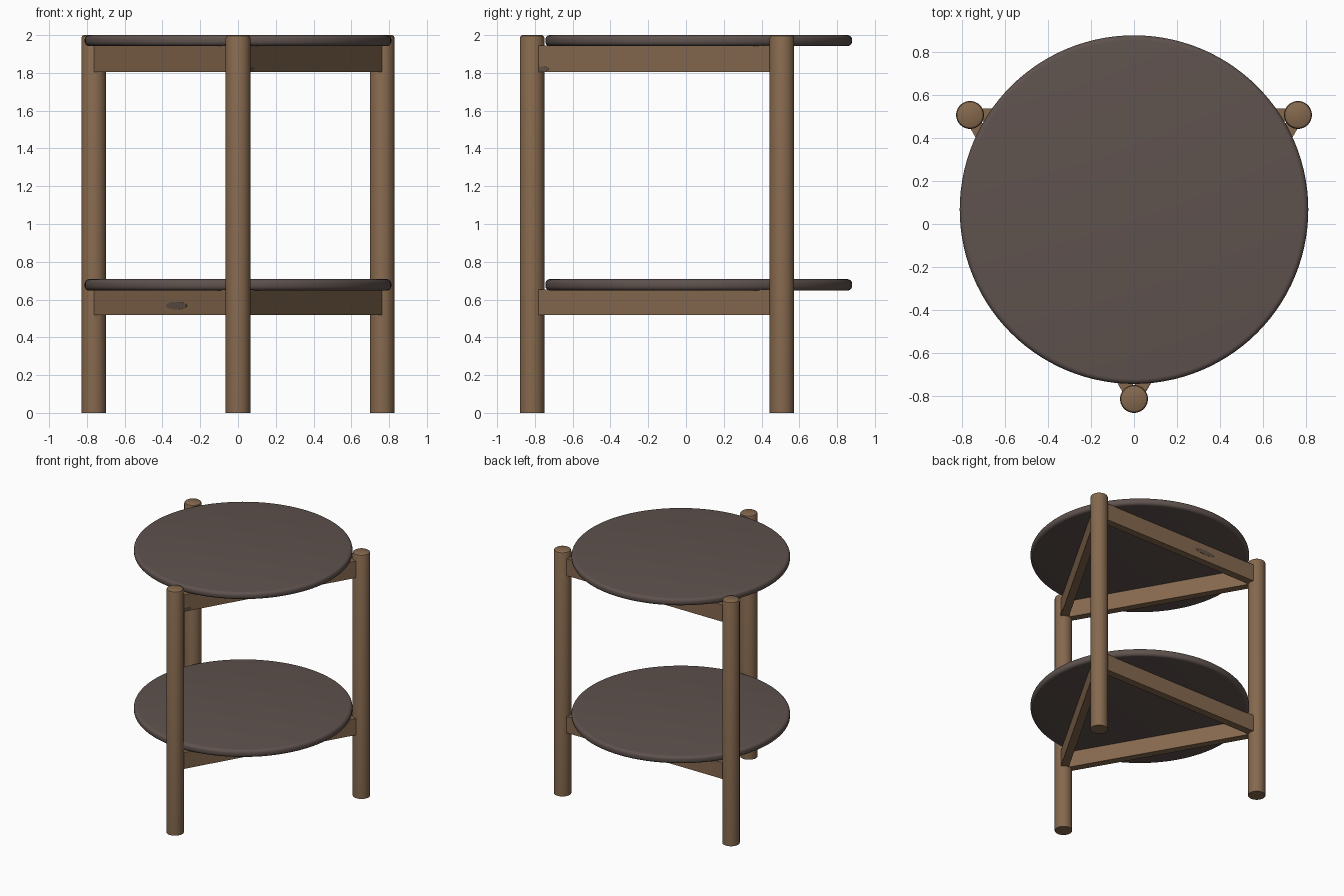
import bpy, bmesh, math
from mathutils import Vector

if "Cube" in bpy.data.objects:
    bpy.data.objects.remove(bpy.data.objects["Cube"])

def material(name, rgb):
    m = bpy.data.materials.new(name)
    m.diffuse_color = (*rgb, 1)
    m.use_nodes = True
    m.node_tree.nodes["Principled BSDF"].inputs["Base Color"].default_value = m.diffuse_color
    return m

WOOD = material("oak wood", (0.235, 0.140, 0.076))
DARK = material("dark brown top", (0.113, 0.084, 0.075))
KNOT = material("wood knot", (0.125, 0.088, 0.064))

CY = 0.067          # centre of the tray discs and leg triangle
RING = 0.882        # distance of legs from that centre
LEG_R = 0.065
BEAM_T = 0.06

def lathe(name, profile, loc, mat, sides):
    """Spin an (r, z) profile into a closed round solid."""
    bm = bmesh.new()
    rings = []
    for r, z in profile:
        rings.append([bm.verts.new((r * math.cos(2 * math.pi * i / sides),
                                    r * math.sin(2 * math.pi * i / sides), z))
                      for i in range(sides)])
    for a, b in zip(rings, rings[1:]):
        for i in range(sides):
            j = (i + 1) % sides
            bm.faces.new((a[i], a[j], b[j], b[i]))
    bm.faces.new(rings[0][::-1])
    bm.faces.new(rings[-1])
    me = bpy.data.meshes.new(name)
    bm.to_mesh(me)
    bm.free()
    ob = bpy.data.objects.new(name, me)
    ob.location = loc
    me.materials.append(mat)
    bpy.context.collection.objects.link(ob)
    bpy.ops.object.select_all(action='DESELECT')
    ob.select_set(True)
    bpy.context.view_layer.objects.active = ob
    bpy.ops.object.shade_smooth_by_angle(angle=math.radians(35))
    return ob

# Three round legs with a softened top edge
legs = {}
for side, deg in (("front", -90), ("back_right", 30), ("back_left", 150)):
    a = math.radians(deg)
    p = Vector((RING * math.cos(a), CY + RING * math.sin(a), 0))
    legs[side] = p
    prof = [(LEG_R, 0), (LEG_R, 1.985), (LEG_R - 0.004, 1.995), (LEG_R - 0.012, 2.0)]
    lathe(side + "_leg", prof, p, WOOD, 40)

# Two round trays with rounded rims
def tray(name, z0, z1, radius=0.812, b=0.024):
    prof = []
    for k in range(6):
        t = math.radians(-90 + 18 * k)
        prof.append((radius - b + b * math.cos(t), z0 + b + b * math.sin(t)))
    for k in range(6):
        t = math.radians(18 * k)
        prof.append((radius - b + b * math.cos(t), z1 - b + b * math.sin(t)))
    lathe(name, prof, (0, CY, 0), DARK, 112)

tray("upper_tray", 1.942, 2.0)
tray("lower_tray", 0.648, 0.708)

# Rails joining the legs in a triangle below each tray
def rail(name, a, b, z0, z1):
    d = b - a
    bpy.ops.mesh.primitive_cube_add(size=1, location=(a + b) / 2 + Vector((0, 0, (z0 + z1) / 2)),
                                    rotation=(0, 0, math.atan2(d.y, d.x)))
    ob = bpy.context.object
    ob.name = name
    ob.scale = (d.length, BEAM_T, z1 - z0)
    ob.data.materials.append(WOOD)

pairs = (("left", "back_left", "front"), ("right", "front", "back_right"),
         ("back", "back_right", "back_left"))
for level, z0, z1 in (("upper", 1.806, 1.944), ("lower", 0.518, 0.652)):
    for side, s, e in pairs:
        rail(f"{level}_{side}_rail", legs[s], legs[e], z0, z1)

# Thin oval knots on the outer rail faces
def knot(name, s, e, dist, z, half_len, half_h):
    a, b = legs[s], legs[e]
    d = (b - a).normalized()
    n = Vector((d.y, -d.x, 0))      # outward, as legs run anticlockwise
    p = a + d * dist + n * (BEAM_T / 2) + Vector((0, 0, z))
    bpy.ops.mesh.primitive_cylinder_add(vertices=24, radius=1, depth=1, location=p,
                                        rotation=(math.pi / 2, 0, math.atan2(d.y, d.x)))
    ob = bpy.context.object
    ob.name = name
    ob.scale = (half_len, half_h, 0.003)
    ob.data.materials.append(KNOT)

knot("lower_left_knot", "back_left", "front", 0.93, 0.568, 0.11, 0.02)
knot("upper_back_knot", "back_right", "back_left", 1.0, 1.875, 0.09, 0.018)
knot("upper_right_knot", "front", "back_right", 0.075, 1.821, 0.045, 0.013)
